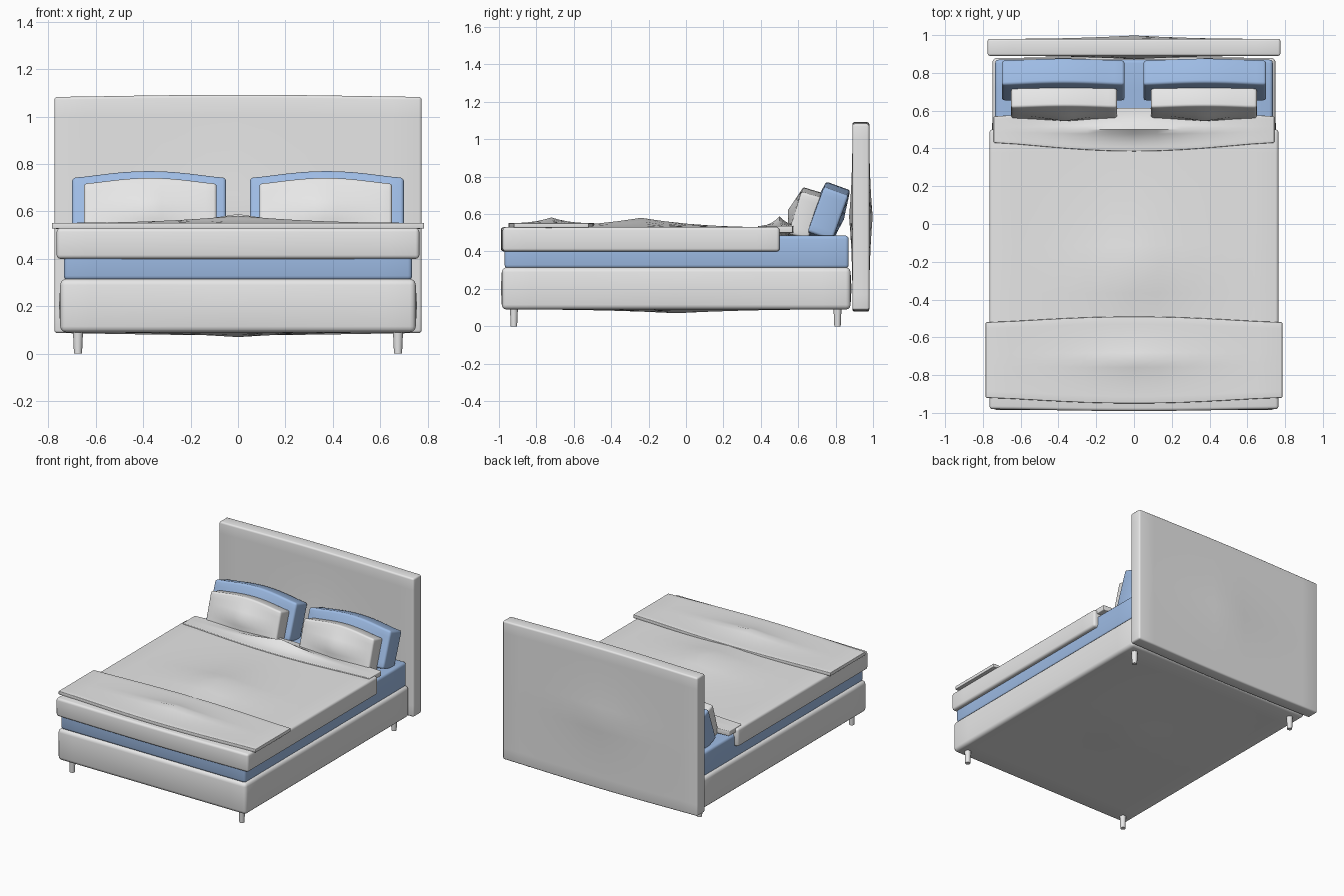
import bpy, bmesh
from math import radians
from mathutils import Vector

old = bpy.data.objects.get("Cube")
if old:
    bpy.data.objects.remove(old, do_unlink=True)


def make_material(name, rgb):
    mat = bpy.data.materials.new(name)
    mat.use_nodes = True
    mat.diffuse_color = (*rgb, 1)
    mat.node_tree.nodes["Principled BSDF"].inputs["Base Color"].default_value = (*rgb, 1)
    return mat


white = make_material("off white", (0.8, 0.8, 0.8))
blue = make_material("soft blue", (0.34, 0.5, 0.78))


def finish(name, bm, mat):
    mesh = bpy.data.meshes.new(name)
    bm.to_mesh(mesh)
    bm.free()
    mesh.materials.append(mat)
    obj = bpy.data.objects.new(name, mesh)
    bpy.context.collection.objects.link(obj)
    bpy.ops.object.select_all(action="DESELECT")
    obj.select_set(True)
    bpy.context.view_layer.objects.active = obj
    bpy.ops.object.shade_smooth_by_angle(angle=radians(40))
    return obj


def cushion(name, mat, low, high, bevel, puff=(0, 0, 0), bow=(0, 0, 0), power=2.5, tilt=0):
    """Rounded box: puff swells face centres, bow curves the edges across the width."""
    low, high = Vector(low), Vector(high)
    size, centre = high - low, (low + high) / 2
    bm = bmesh.new()
    bmesh.ops.create_cube(bm, size=2)
    # Cut loops where the box is long enough to swell
    for axis in range(3):
        parts = 2 * max(1, min(6, int(size[axis] / (5 * bevel))))
        normal = Vector((0, 0, 0))
        normal[axis] = 1
        for i in range(1, parts):
            geom = bm.verts[:] + bm.edges[:] + bm.faces[:]
            bmesh.ops.bisect_plane(bm, geom=geom, plane_co=normal * (2 * i / parts - 1),
                                   plane_no=normal)
    rim = [e for e in bm.edges if e.calc_face_angle(0) > 1]
    for v in bm.verts:
        unit = v.co.copy()
        for axis in range(3):
            a, b = [k for k in range(3) if k != axis]
            swell = puff[axis] * ((1 - abs(unit[a])) * (1 - abs(unit[b]))) ** power
            swell += bow[axis] * (1 - unit.x ** 2) ** 1.5
            v.co[axis] = unit[axis] * (size[axis] / 2 + swell)
    bmesh.ops.bevel(bm, geom=rim, offset=bevel, segments=3, profile=0.5,
                    affect="EDGES", clamp_overlap=True)
    obj = finish(name, bm, mat)
    obj.location = centre
    obj.rotation_euler.x = radians(-tilt)
    return obj


# Bed frame, mattress and headboard
cushion("bed_base", white, (-0.75, -0.985, 0.09), (0.75, 0.88, 0.315), 0.025,
        puff=(0.005, 0.005, 0.02))
cushion("mattress", blue, (-0.735, -0.97, 0.31), (0.735, 0.87, 0.485), 0.018)
cushion("headboard", white, (-0.775, 0.89, 0.087), (0.775, 0.98, 1.083), 0.012,
        puff=(0, 0.018, 0), bow=(0, 0, 0.009))

# Bedding
cushion("duvet", white, (-0.765, -0.98, 0.40), (0.765, 0.50, 0.53), 0.016,
        puff=(0, 0, 0.05), bow=(0, 0.01, 0))
cushion("foot_runner", white, (-0.785, -0.92, 0.527), (0.785, -0.52, 0.552), 0.004,
        puff=(0, 0, 0.03), bow=(0, 0.03, 0))
cushion("duvet_fold", white, (-0.743, 0.43, 0.50), (0.743, 0.57, 0.537), 0.005,
        puff=(0, 0, 0.052), bow=(0, 0.045, 0))

# Pillow pairs leaning on the headboard
for side, label in ((-1, "right"), (1, "left")):
    x = side * 0.375
    cushion(label + "_back_pillow", blue, (x - 0.325, 0.69, 0.475), (x + 0.325, 0.83, 0.73),
            0.015, puff=(0, 0.02, 0), bow=(0, 0, 0.03), power=1.2, tilt=20)
    x = side * 0.37
    cushion(label + "_front_pillow", white, (x - 0.28, 0.58, 0.475), (x + 0.28, 0.69, 0.71),
            0.013, puff=(0, 0.04, 0), bow=(0, 0, 0.025), power=1.2, tilt=17)

# Tapered legs
for x, side in ((-0.675, "right"), (0.675, "left")):
    for y, end in ((-0.92, "front"), (0.81, "back")):
        bm = bmesh.new()
        bmesh.ops.create_cone(bm, cap_ends=True, segments=20, radius1=0.017,
                              radius2=0.022, depth=0.11)
        leg = finish(f"{end}_{side}_leg", bm, white)
        leg.location = (x, y, 0.055)
